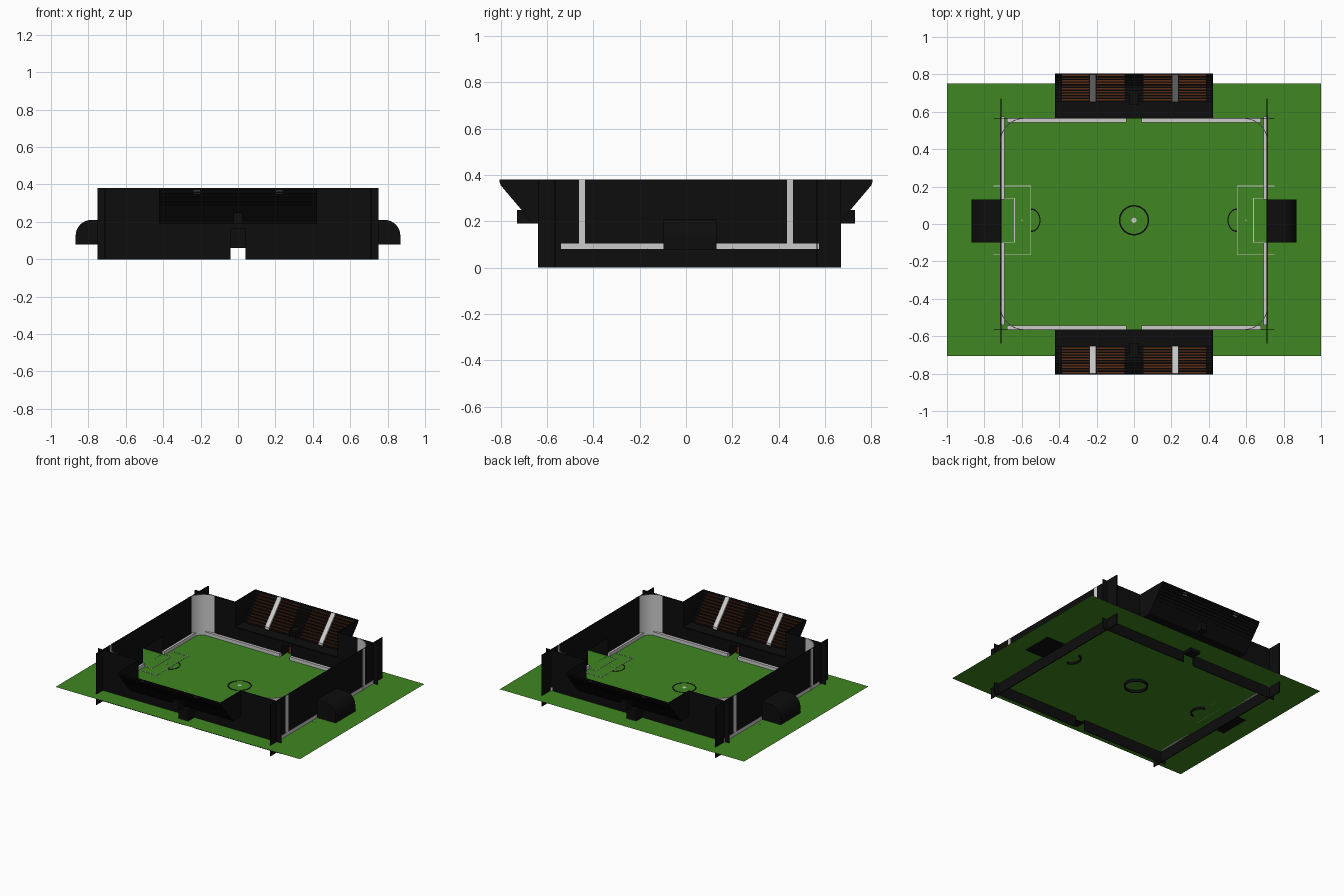
import bpy, bmesh, math
from mathutils import Vector

if "Cube" in bpy.data.objects:
    bpy.data.objects.remove(bpy.data.objects["Cube"])


def mat(name, rgb):
    m = bpy.data.materials.new(name)
    m.diffuse_color = (*rgb, 1)
    m.use_nodes = True
    m.node_tree.nodes["Principled BSDF"].inputs["Base Color"].default_value = m.diffuse_color
    return m


BLACK = mat("black", (0.004, 0.004, 0.004))
GREEN = mat("grass", (0.05, 0.24, 0.015))
BROWN = mat("seat_brown", (0.10, 0.025, 0.008))
GREY = None
G = 0.08     # pitch level
CY = 0.02    # pitch centre line
H = 0.38     # wall top


def finish(bm, name, material):
    bmesh.ops.recalc_face_normals(bm, faces=bm.faces)
    me = bpy.data.meshes.new(name)
    bm.to_mesh(me)
    bm.free()
    ob = bpy.data.objects.new(name, me)
    bpy.context.collection.objects.link(ob)
    if material:
        me.materials.append(material)
    return ob


def boxes(name, spans, material=GREY):
    """Several boxes (x0,x1,y0,y1,z0,z1) in one object."""
    bm = bmesh.new()
    for x0, x1, y0, y1, z0, z1 in spans:
        vs = bmesh.ops.create_cube(bm, size=1)["verts"]
        for v in vs:
            v.co = Vector(((x0 + x1) / 2 + v.co.x * (x1 - x0),
                           (y0 + y1) / 2 + v.co.y * (y1 - y0),
                           (z0 + z1) / 2 + v.co.z * (z1 - z0)))
    return finish(bm, name, material)


def prism(name, pts, axis, a, b, material=GREY, open_side=None):
    """Extrude a 2D outline along x (pts = y,z) or y (pts = x,z)."""
    bm = bmesh.new()
    put = (lambda p, t: (t, p[0], p[1])) if axis == "x" else (lambda p, t: (p[0], t, p[1]))
    va = [bm.verts.new(put(p, a)) for p in pts]
    vb = [bm.verts.new(put(p, b)) for p in pts]
    n = len(pts)
    bm.faces.new(va)
    bm.faces.new(vb[::-1])
    sides = [bm.faces.new((va[i], va[(i + 1) % n], vb[(i + 1) % n], vb[i])) for i in range(n)]
    bmesh.ops.recalc_face_normals(bm, faces=bm.faces)
    if open_side is not None:
        bmesh.ops.delete(bm, geom=[sides[open_side]], context="FACES")
    return finish(bm, name, material)


def band(name, cx, cy, r0, r1, a0, a1, z0, z1, n, material=GREY, sx=1.0):
    """Curved bar with rectangular section, from angle a0 to a1."""
    bm = bmesh.new()
    full = abs(a1 - a0) > 6.28
    rings = []
    for i in range(n if full else n + 1):
        t = a0 + (a1 - a0) * i / n
        rings.append([bm.verts.new((cx + sx * r * math.cos(t), cy + r * math.sin(t), z))
                      for r, z in ((r0, z0), (r1, z0), (r1, z1), (r0, z1))])
    m = len(rings)
    for i in range(m if full else m - 1):
        p, q = rings[i], rings[(i + 1) % m]
        for k in range(4):
            bm.faces.new((p[k], p[(k + 1) % 4], q[(k + 1) % 4], q[k]))
    if not full:
        bm.faces.new(rings[0])
        bm.faces.new(rings[-1][::-1])
    ob = finish(bm, name, material)
    bpy.context.view_layer.objects.active = ob
    ob.select_set(True)
    bpy.ops.object.shade_smooth_by_angle()
    ob.select_set(False)
    return ob


# Grass: a single sheet
bm = bmesh.new()
bm.faces.new([bm.verts.new(p) for p in ((-1, -.705, G), (1, -.705, G), (1, .75, G), (-1, .75, G))])
finish(bm, "grass", GREEN)

# Centre circle and spot
band("centre_circle", 0, CY, .073, .081, 0, 2 * math.pi, .062, G + .002, 48, BLACK)
bm = bmesh.new()
bmesh.ops.create_circle(bm, cap_ends=True, segments=24, radius=.014)
bmesh.ops.translate(bm, verts=bm.verts, vec=(0, CY, G + .002))
finish(bm, "centre_spot", GREY)

for s, side in ((-1, "left"), (1, "right")):
    def X(x0, x1, *rest):
        return (min(s * x0, s * x1), max(s * x0, s * x1), *rest)

    # Pitch markings in front of the goal
    z = (G, G + .002)
    w = .004
    lines = [X(.595, .601, CY - .003, CY + .003, *z)]
    for x_front, x_back, y0, y1 in ((.55, .75, -.167, .205), (.637, .71, -.1, .14)):
        lines += [X(x_front, x_front + w, y0, y1, *z),
                  X(x_front, x_back, y0, y0 + w, *z),
                  X(x_front, x_back, y1 - w, y1, *z)]
    boxes(side + "_penalty_lines", lines)
    mid = math.pi if s > 0 else 0
    band(side + "_penalty_arc", s * .55, CY, .056, .063, mid - math.pi / 2, mid + math.pi / 2,
         .065, G + .002, 20, BLACK, sx=.8)

    # End wall with goal opening
    boxes(side + "_end_wall", [X(.708, .714, -.64, -.098, 0, H), X(.708, .714, .132, .67, 0, H),
                               X(.708, .714, -.098, .132, 0, G), X(.708, .714, -.098, .132, .21, H)], BLACK)
    # Kick rail, interrupted at the goal
    boxes(side + "_end_rail", [X(.692, .716, -.54, -.098, G, .105), X(.692, .716, .132, .575, G, .105)])
    # Goal recess with rounded rear top, open to the pitch
    arc = [(s * (.785 + .083 * math.sin(t)), .125 + .085 * math.cos(t))
           for t in [i * math.pi / 20 for i in range(11)]]
    prism(side + "_goal", [(s * .712, .078), (s * .712, .21)] + arc + [(s * .868, .078)],
          "y", -.098, .132, BLACK, open_side=0)

    # Curved corner panels
    for t, end in ((-1, "front"), (1, "back")):
        a = math.atan2(t, s)
        band(f"{end}_{side}_corner_panel", s * .585, t * .435, .128, .132,
             a - math.pi / 4, a + math.pi / 4, G, H, 16)

N = 10
for t, end in ((-1, "front"), (1, "back")):
    def Y(y0, y1):
        return (min(t * y0, t * y1), max(t * y0, t * y1))

    # Long wall, lowered in front of the stand and notched for the door
    prism(end + "_long_wall",
          [(-.75, 0), (-.04, 0), (-.04, .165), (.04, .165), (.04, 0), (.75, 0),
           (.75, H), (.42, H), (.42, .19), (-.42, .19), (-.42, H), (-.75, H)],
          "y", t * .563, t * .568, BLACK)
    boxes(end + "_long_rail", [(x0, x1, *Y(.543, .563), G, .105) for x0, x1 in ((-.68, -.04), (.04, .68))])

    # Door recess with brown door
    prism(end + "_door_recess", [(t * .565, .06), (t * .565, .165), (t * .64, .165), (t * .64, .06)],
          "x", -.04, .04, BLACK, open_side=0)
    boxes(end + "_door", [(-.028, .028, *Y(.628, .634), G, .15)], BROWN)

    # Stepped stand
    steps = []
    for i in range(N):
        y0, y1 = .655 + .0145 * i, .655 + .0145 * (i + 1)
        zt = .207 + .0165 * i
        steps += [(t * y0, zt), (t * y1, zt)]
    outline = [(t * .567, .19), (t * .567, .195), (t * .655, .195)] + steps + [
        (t * .8, H), (t * .805, H), (t * .805, .37), (t * .66, .19)]
    prism(end + "_stand", outline, "x", -.42, .42, BLACK)
    # Stand end panels
    for s, side in ((-1, "left"), (1, "right")):
        prism(f"{end}_stand_{side}_panel",
              [(t * .565, .19), (t * .66, .19), (t * .805, .37), (t * .805, H), (t * .565, H)],
              "x", s * .417, s * .422, BLACK)

    # Seat rows either side of each aisle
    seats = []
    for i in range(N):
        y1 = .655 + .0145 * (i + 1)
        zt = .207 + .0165 * i
        for x0, x1 in ((.05, .2), (.24, .385)):
            for s in (-1, 1):
                seats.append((*sorted((s * x0, s * x1)), *Y(y1 - .008, y1 - .001), zt, zt + .008))
    boxes(end + "_seats", seats, BROWN)

    # Aisle stairs
    for s, side in ((-1, "left"), (1, "right")):
        prism(f"{end}_{side}_aisle", [(t * .652, .195), (t * .652, .213), (t * .802, .381), (t * .802, .365)],
              "x", s * .22 - .017, s * .22 + .017)

    # Spectator entrance through the stand, open to the front
    prism(end + "_stand_entrance", [(t * .635, .19), (t * .635, .25), (t * .73, .25), (t * .73, .19)],
          "x", -.024, .024, BLACK, open_side=0)
